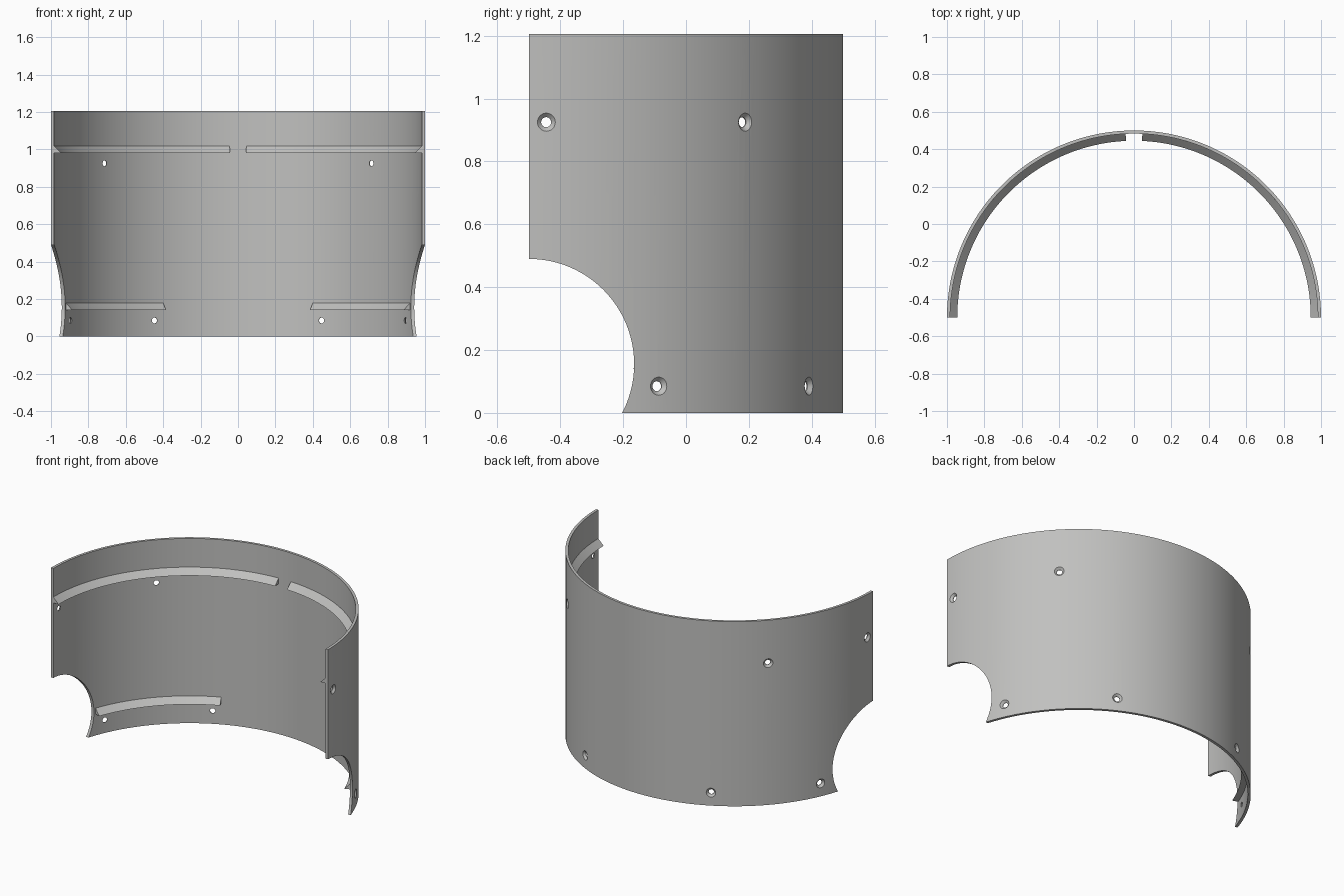
import bpy, bmesh, math
from mathutils import Vector, Matrix

if "Cube" in bpy.data.objects:
    bpy.data.objects.remove(bpy.data.objects["Cube"])

CY = -0.5                       # axis of the half cylinder lies on y = -0.5
R_OUT, R_IN, HEIGHT = 1.0, 0.983, 1.205

grey = bpy.data.materials.new("light_grey")
grey.diffuse_color = (0.53, 0.53, 0.52, 1)
grey.use_nodes = True
grey.node_tree.nodes["Principled BSDF"].inputs["Base Color"].default_value = grey.diffuse_color


def make_object(name, bm):
    bmesh.ops.recalc_face_normals(bm, faces=bm.faces)
    me = bpy.data.meshes.new(name)
    bm.to_mesh(me)
    bm.free()
    me.materials.append(grey)
    ob = bpy.data.objects.new(name, me)
    bpy.context.collection.objects.link(ob)
    return ob


def arc_sweep(name, section, a0, a1, steps):
    """Sweep a closed (radius, z) section; angle 0 is the back, 90 the right side."""
    bm = bmesh.new()
    rings = []
    for i in range(steps + 1):
        a = math.radians(a0 + (a1 - a0) * i / steps)
        rings.append([bm.verts.new((r * math.sin(a), CY + r * math.cos(a), z)) for r, z in section])
    n = len(section)
    for p, q in zip(rings, rings[1:]):
        for k in range(n):
            bm.faces.new((p[k], p[(k + 1) % n], q[(k + 1) % n], q[k]))
    bm.faces.new(rings[0])
    bm.faces.new(rings[-1])
    return make_object(name, bm)


def cut(target, cutter):
    mod = target.modifiers.new(cutter.name, 'BOOLEAN')
    mod.operation = 'DIFFERENCE'
    mod.solver = 'EXACT'
    mod.object = cutter
    cutter.hide_render = True
    cutter.hide_set(True)


def screw_cutter(name, angle, z):
    """Straight hole with a countersink on the outer wall, revolved about the radial direction."""
    a = math.radians(angle)
    d = Vector((math.sin(a), math.cos(a), 0))
    turn = d.to_track_quat('Z', 'Y').to_matrix().to_4x4()
    place = Matrix.Translation((0, CY, z)) @ turn
    bm = bmesh.new()
    rings = []
    for r, h in ((0.016, 0.95), (0.016, 0.987), (0.029, 1.0), (0.033, 1.004)):
        rings.append([bm.verts.new(place @ Vector((r * math.cos(t), r * math.sin(t), h)))
                      for t in (math.tau * k / 24 for k in range(24))])
    for p, q in zip(rings, rings[1:]):
        for k in range(24):
            bm.faces.new((p[k], p[(k + 1) % 24], q[(k + 1) % 24], q[k]))
    bm.faces.new(rings[0])
    bm.faces.new(rings[-1])
    return make_object(name, bm)


# Curved half-round wall
shell = arc_sweep("shell_wall", [(R_IN, 0), (R_OUT, 0), (R_OUT, HEIGHT), (R_IN, HEIGHT)], -90, 90, 120)

# Round notch in both lower front corners
bm = bmesh.new()
bmesh.ops.create_cone(bm, cap_ends=True, segments=96, radius1=0.335, radius2=0.335, depth=2.6,
                      matrix=Matrix.Translation((0, CY, 0.155)) @ Matrix.Rotation(math.pi / 2, 4, 'Y'))
cut(shell, make_object("notch_cutter", bm))

# Countersunk screw holes and inner wedge ledges, mirrored left and right
for side, s in (("left", -1), ("right", 1)):
    for k, (angle, z) in enumerate(((86.8, 0.925), (46.5, 0.925), (65.6, 0.085), (27, 0.085))):
        cut(shell, screw_cutter(f"{side}_screw_cutter_{k + 1}", s * angle, z))
    for label, z, a0, a1 in (("upper", 0.98, 2.6, 90), ("lower", 0.14, 24, 69.4)):
        section = [(0.986, z), (0.945, z), (R_IN, z + 0.038), (0.986, z + 0.038)]
        arc_sweep(f"{side}_{label}_ledge", section, s * a0, s * a1, round((a1 - a0) / 1.5))

# Apply the cuts, then shade smooth with sharp edges kept
bpy.context.view_layer.update()
depsgraph = bpy.context.evaluated_depsgraph_get()
cut_mesh = bpy.data.meshes.new_from_object(shell.evaluated_get(depsgraph))
shell.modifiers.clear()
shell.data = cut_mesh
for ob in list(bpy.data.objects):
    if ob.name.endswith("cutter") or "_cutter_" in ob.name:
        bpy.data.objects.remove(ob)
for ob in bpy.data.objects:
    ob.select_set(True)
bpy.context.view_layer.objects.active = shell
bpy.ops.object.shade_smooth_by_angle(angle=math.radians(20))
